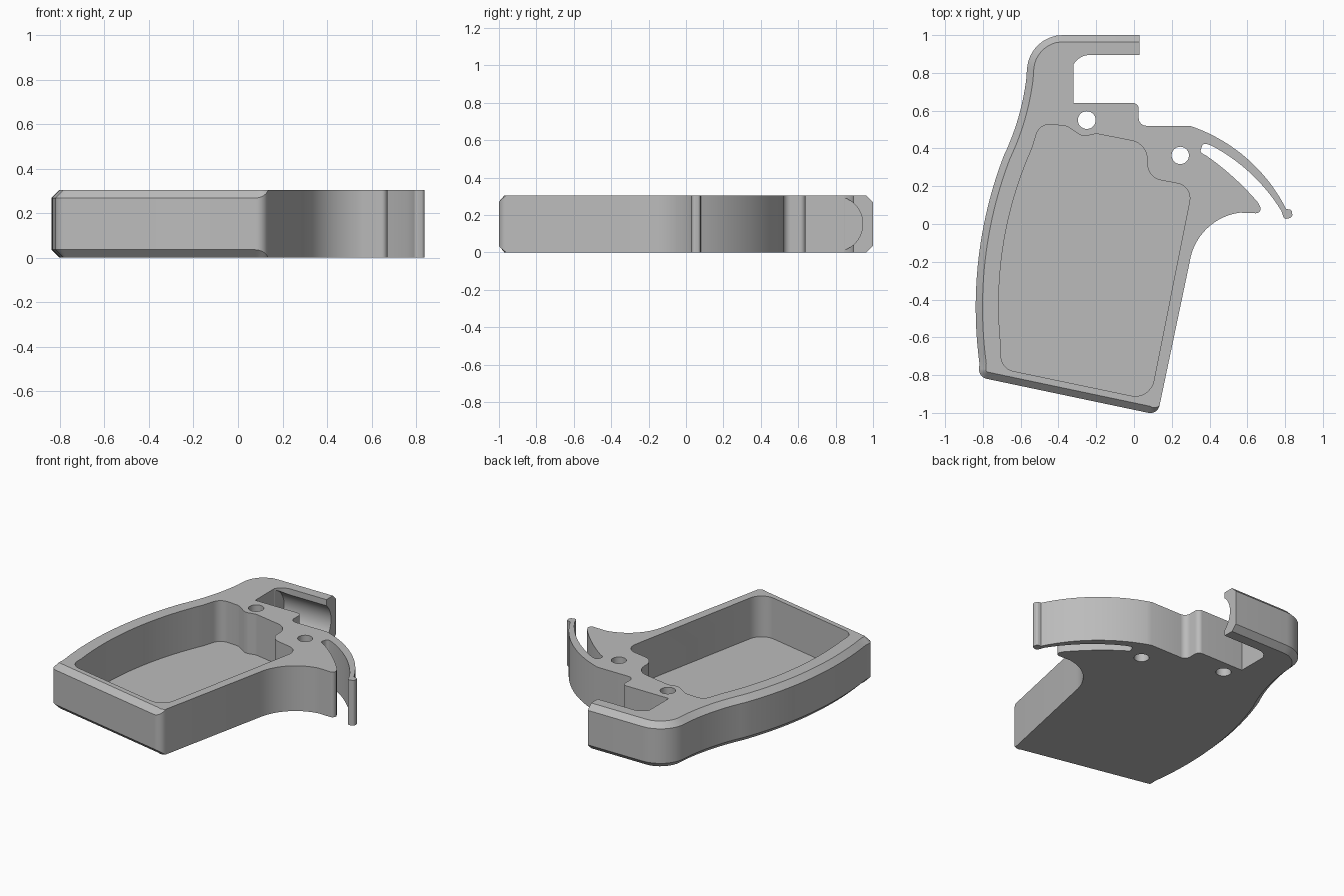
import bpy, bmesh, math
from mathutils import Vector

if "Cube" in bpy.data.objects:
    bpy.data.objects.remove(bpy.data.objects["Cube"])

HEIGHT, CHAMFER, FLOOR = 0.304, 0.036, 0.03


def arc(a, b, c, steps=14):
    """Points on the circular arc from a through b to c."""
    a, b, c = Vector(a), Vector(b), Vector(c)
    u, v = b - a, c - a
    turn = u.x * v.y - u.y * v.x
    mid = a + Vector((v.y * u.dot(u) - u.y * v.dot(v),
                      u.x * v.dot(v) - v.x * u.dot(u))) / (2 * turn)
    r = (a - mid).length
    start = math.atan2(a.y - mid.y, a.x - mid.x)
    sweep = (math.atan2(c.y - mid.y, c.x - mid.x) - start) % math.tau
    if turn < 0:
        sweep -= math.tau
    angles = [start + sweep * i / steps for i in range(steps + 1)]
    return [(mid.x + r * math.cos(t), mid.y + r * math.sin(t)) for t in angles]


def rounded(corners, steps=8):
    """Closed outline; a third value on a corner is its fillet radius."""
    out = []
    for i, corner in enumerate(corners):
        p = Vector(corner[:2])
        if len(corner) == 2:
            out.append(p)
            continue
        d0 = (Vector(corners[i - 1][:2]) - p).normalized()
        d1 = (Vector(corners[(i + 1) % len(corners)][:2]) - p).normalized()
        half = d0.angle(d1) / 2
        reach, r = corner[2] / math.tan(half), corner[2]
        bisector = (d0 + d1).normalized()
        near = p + bisector * (r / math.sin(half) - r)
        out += [Vector(q) for q in arc(p + d0 * reach, near, p + d1 * reach, steps)]
    return out


def make_object(name, loops):
    """Skin a stack of matching loops and cap both ends."""
    bm = bmesh.new()
    rings = [[bm.verts.new(p) for p in loop] for loop in loops]
    n = len(rings[0])
    for low, high in zip(rings, rings[1:]):
        for i in range(n):
            j = (i + 1) % n
            bm.faces.new((low[i], low[j], high[j], high[i]))
    bm.faces.new(rings[0][::-1])
    bm.faces.new(rings[-1])
    bmesh.ops.remove_doubles(bm, verts=bm.verts, dist=0.0001)
    bmesh.ops.recalc_face_normals(bm, faces=bm.faces)
    mesh = bpy.data.meshes.new(name)
    bm.to_mesh(mesh)
    bm.free()
    obj = bpy.data.objects.new(name, mesh)
    bpy.context.collection.objects.link(obj)
    return obj


def prism(name, outline, z0, z1):
    return make_object(name, [[(p[0], p[1], z) for p in outline] for z in (z0, z1)])


def circle(x, y, r, n=40):
    return [(x + r * math.cos(math.tau * i / n), y + r * math.sin(math.tau * i / n))
            for i in range(n)]


def inset(outline):
    """Chamfer offset and weight per point: hook top, back and base only."""
    result = []
    for i, p in enumerate(outline):
        e = (p - outline[i - 1]).normalized() + (outline[(i + 1) % len(outline)] - p).normalized()
        normal = Vector((e.y, -e.x)).normalized()
        weight = 0.0
        if p.y > 0.99:
            normal, weight = Vector((0, 1)), 1.0
        elif p.x < -0.33:
            weight = 1.0
        elif p.y < -0.9:
            weight = normal.dot(Vector((-0.2, -0.98)))
            weight = weight if weight > 0.2 else 0.0
        result.append((-normal * CHAMFER * weight, weight))
    return result


# Body outline: hook, curved back, base, front, trigger, guard, notch
outline = rounded(
    [(0.03, 1.0), (-0.555, 1.0, 0.19)]
    + arc((-0.57, 0.77), (-0.605, 0.59), (-0.69, 0.36))
    + arc((-0.69, 0.36), (-0.815, -0.12), (-0.818, -0.74), 24)[1:]
    + [(-0.825, -0.81, 0.05), (0.125, -1.01, 0.05)]
    + arc((0.295, -0.2), (0.39, -0.02), (0.56, 0.06))
    + [(0.69, 0.055, 0.025)]
    + arc((0.655, 0.115), (0.54, 0.235), (0.385, 0.36))
    + [(0.35, 0.38, 0.015), (0.365, 0.43, 0.02)]
    + arc((0.41, 0.415), (0.61, 0.275), (0.78, 0.07))
    + [(0.795, 0.025, 0.015), (0.84, 0.035, 0.018), (0.835, 0.075, 0.015)]
    + arc((0.805, 0.08), (0.60, 0.345), (0.295, 0.52), 20)
    + [(0.025, 0.52, 0.04), (0.025, 0.64, 0.03), (-0.32, 0.64)]
    + arc((-0.32, 0.845), (-0.286, 0.88), (-0.23, 0.895), 8)
    + [(0.03, 0.895)])
offsets = inset(outline)
body = make_object("grip_body", [
    [(*(p + o), 0) for p, (o, w) in zip(outline, offsets)],
    [(*p, CHAMFER * w) for p, (o, w) in zip(outline, offsets)],
    [(*p, HEIGHT - CHAMFER * w) for p, (o, w) in zip(outline, offsets)],
    [(*(p + o), HEIGHT) for p, (o, w) in zip(outline, offsets)]])

# Open pocket with a thin floor
pocket = rounded(
    [(-0.50, 0.53, 0.07), (-0.36, 0.52, 0.06), (-0.27, 0.462, 0.06), (-0.2, 0.478, 0.06),
     (0.07, 0.425, 0.1), (0.07, 0.245, 0.09), (0.31, 0.20, 0.08),
     (0.085, -0.93, 0.1), (-0.705, -0.765, 0.08)]
    + arc((-0.703, -0.66), (-0.70, -0.17), (-0.54, 0.40), 24))
cutters = [prism("pocket_cutter", pocket, FLOOR, HEIGHT + 0.1)]

# Two pin holes
for x, y, r in ((-0.25, 0.55, 0.047), (0.245, 0.363, 0.046)):
    cutters.append(prism("pin_hole_cutter", circle(x, y, r), -0.1, HEIGHT + 0.1))

# Round groove along the inside of the hook
ring = circle(0.796, HEIGHT / 2, 0.149, 64)
cutters.append(make_object("hook_groove_cutter",
                           [[(x, y, z) for y, z in ring] for x in (-0.318, 0.1)]))

bpy.context.view_layer.objects.active = body
body.select_set(True)
for cutter in cutters:
    cutter.hide_render = True
    mod = body.modifiers.new("cut", "BOOLEAN")
    mod.operation, mod.solver, mod.object = "DIFFERENCE", "EXACT", cutter
    bpy.ops.object.modifier_apply(modifier=mod.name)
    bpy.data.objects.remove(cutter)

# Plain grey finish
grey = bpy.data.materials.new("plain_grey")
grey.use_nodes = True
colour = (0.5, 0.5, 0.5, 1)
grey.diffuse_color = colour
grey.node_tree.nodes["Principled BSDF"].inputs["Base Color"].default_value = colour
body.data.materials.clear()
body.data.materials.append(grey)
bpy.ops.object.shade_smooth_by_angle(angle=math.radians(30))
